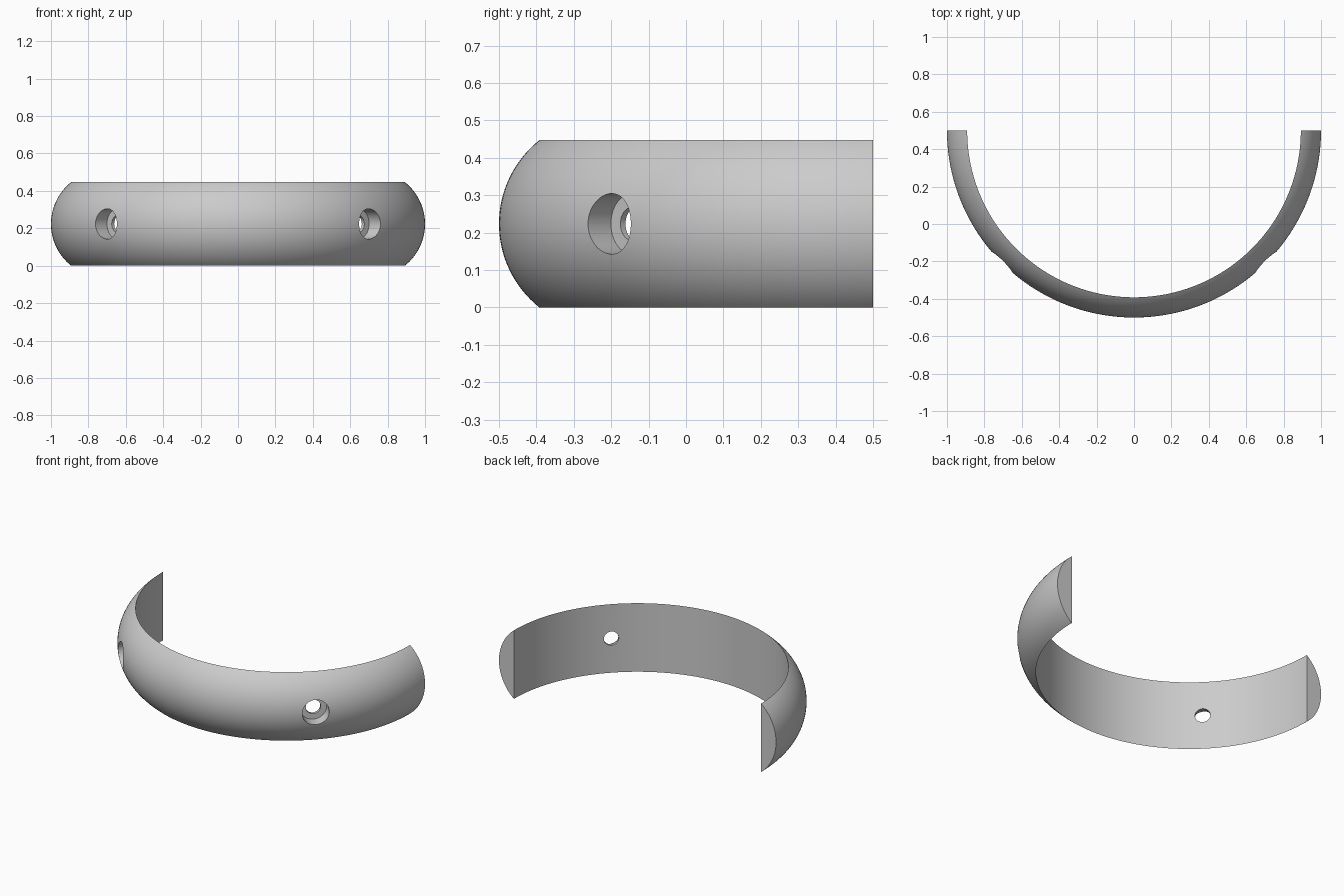
import bpy, bmesh
from math import pi, sin, cos, asin
from mathutils import Matrix, Vector

default = bpy.data.objects.get("Cube")
if default:
    bpy.data.objects.remove(default)

HEIGHT = 0.447
INNER = 0.892          # radius of the plain inside wall
OUTER = 1.0            # radius at the crown of the bulge
CENTRE = Vector((0, 0.5, 0))
MID = HEIGHT / 2

grey = bpy.data.materials.new("satin grey")
grey.use_nodes = True
colour = (0.6, 0.6, 0.6, 1)
grey.diffuse_color = colour
grey.node_tree.nodes["Principled BSDF"].inputs["Base Color"].default_value = colour


def make_object(name, bm):
    bmesh.ops.recalc_face_normals(bm, faces=bm.faces)
    mesh = bpy.data.meshes.new(name)
    bm.to_mesh(mesh)
    bm.free()
    mesh.materials.append(grey)
    obj = bpy.data.objects.new(name, mesh)
    bpy.context.collection.objects.link(obj)
    return obj


# Half ring: a D-shaped section swept through half a turn
sagitta = OUTER - INNER
bulge = (MID ** 2 + sagitta ** 2) / (2 * sagitta)
half_angle = asin(MID / bulge)
bm = bmesh.new()
steps = 32
section = []
for i in range(steps + 1):
    a = half_angle * (2 * i / steps - 1)
    r = OUTER - bulge + bulge * cos(a)
    section.append(bm.verts.new(CENTRE + Vector((-r, 0, MID + bulge * sin(a)))))
cap = bm.faces.new(section)
swept = bmesh.ops.spin(bm, geom=[cap] + cap.edges[:] + section, cent=CENTRE,
                       axis=(0, 0, 1), angle=pi, steps=128, use_duplicate=False)
if not cap.is_valid or all(len(e.link_faces) == 1 for e in section[0].link_edges):
    bm.faces.new(section)
open_edges = [e for e in bm.edges if len(e.link_faces) == 1]
if open_edges:
    bmesh.ops.holes_fill(bm, edges=open_edges, sides=0)
ring = make_object("half_ring", bm)


# Counterbored screw holes on both front diagonals
def add_cutter(name, direction, radius, start, end):
    bm = bmesh.new()
    turn = direction.to_track_quat('Z', 'Y').to_matrix().to_4x4()
    place = Matrix.Translation(CENTRE + Vector((0, 0, MID)) + direction * (start + end) / 2)
    bmesh.ops.create_cone(bm, cap_ends=True, segments=64, radius1=radius, radius2=radius,
                          depth=end - start, matrix=place @ turn)
    cutter = make_object(name, bm)
    cutter.hide_render = True
    cutter.hide_set(True)
    return cutter


cutters = []
for side, sign in (("left", 1), ("right", -1)):
    outward = Vector((sign, -1, 0)).normalized()
    cutters.append(add_cutter(side + "_counterbore_cutter", outward, 0.081, 0.91, 1.2))
    cutters.append(add_cutter(side + "_hole_cutter", outward, 0.045, 0.7, 1.1))

bpy.ops.object.select_all(action='DESELECT')
bpy.context.view_layer.objects.active = ring
ring.select_set(True)
for cutter in cutters:
    cut = ring.modifiers.new(cutter.name, 'BOOLEAN')
    cut.operation = 'DIFFERENCE'
    cut.solver = 'EXACT'
    cut.object = cutter
    bpy.ops.object.modifier_apply(modifier=cut.name)
for cutter in cutters:
    bpy.data.objects.remove(cutter)
bpy.ops.object.shade_smooth_by_angle(angle=pi / 6)
